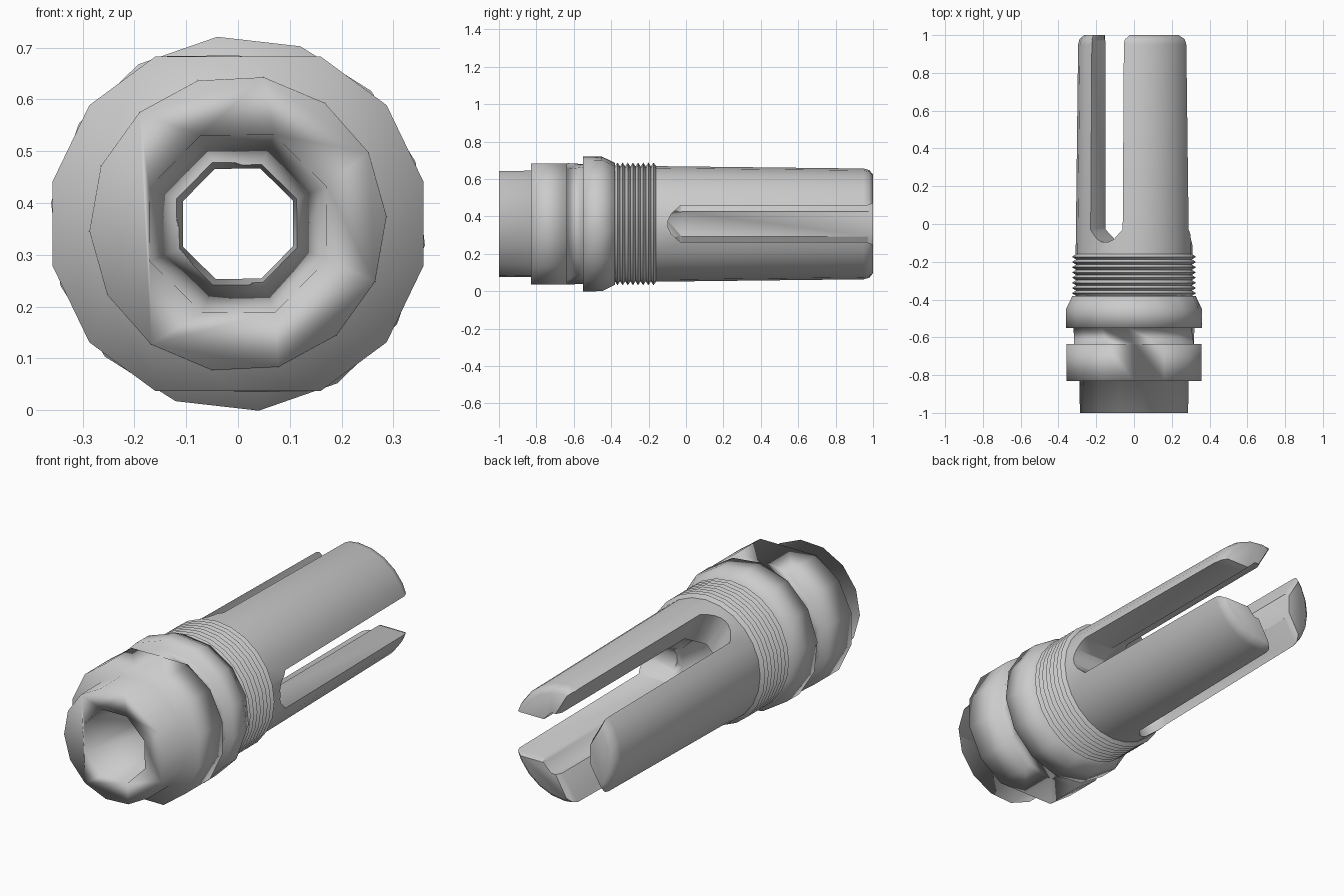
import bpy, bmesh, math

cube = bpy.data.objects.get("Cube")
if cube:
    bpy.data.objects.remove(cube, do_unlink=True)

AXIS_Z = 0.36

steel = bpy.data.materials.new("grey steel")
steel.use_nodes = True
GREY = (0.6, 0.6, 0.6, 1)
steel.diffuse_color = GREY
steel.node_tree.nodes["Principled BSDF"].inputs["Base Color"].default_value = GREY


def finish(name, bm):
    bmesh.ops.recalc_face_normals(bm, faces=bm.faces)
    mesh = bpy.data.meshes.new(name)
    bm.to_mesh(mesh)
    bm.free()
    mesh.materials.append(steel)
    obj = bpy.data.objects.new(name, mesh)
    bpy.context.collection.objects.link(obj)
    return obj


def lathe(name, profile, sides):
    """Closed solid around the y axis; each ring is (y, radius, phase, flat height)."""
    bm = bmesh.new()
    rings = []
    for y, r, phase, flat in profile:
        ring = []
        for i in range(sides):
            a = math.radians(phase) + math.tau * i / sides
            z = max(-flat, min(flat, r * math.sin(a)))
            ring.append(bm.verts.new((r * math.cos(a), y, AXIS_Z + z)))
        rings.append(ring)
    for a, b in zip(rings, rings[1:]):
        for i in range(sides):
            j = (i + 1) % sides
            bm.faces.new((a[i], a[j], b[j], b[i]))
    bm.faces.new(rings[0])
    bm.faces.new(rings[-1])
    return finish(name, bm)


def slot_cutter(angle):
    """Prism with a rounded inner end, pushed outwards from the axis."""
    half = [(1.03, 0.125), (0.97, 0.098), (-0.03, 0.098), (-0.08, 0.052), (-0.095, 0.022)]
    outline = half + [(y, -w) for y, w in reversed(half)]
    c, s = math.cos(angle), math.sin(angle)
    bm = bmesh.new()
    inner, outer = [[bm.verts.new((d * c - w * s, y, AXIS_Z + d * s + w * c))
                     for y, w in outline] for d in (0.0, 0.5)]
    n = len(outline)
    for i in range(n):
        j = (i + 1) % n
        bm.faces.new((inner[i], inner[j], outer[j], outer[i]))
    bm.faces.new(inner)
    bm.faces.new(outer)
    cutter = finish("slot_cutter", bm)
    cutter.hide_render = True
    return cutter


def cut(obj, cutters):
    bpy.context.view_layer.objects.active = obj
    for cutter in cutters:
        mod = obj.modifiers.new("cut", 'BOOLEAN')
        mod.operation = 'DIFFERENCE'
        mod.solver = 'EXACT'
        mod.object = cutter
        bpy.ops.object.modifier_apply(modifier=mod.name)


def smooth(obj, degrees):
    bpy.ops.object.select_all(action='DESELECT')
    obj.select_set(True)
    bpy.context.view_layer.objects.active = obj
    bpy.ops.object.shade_smooth_by_angle(angle=math.radians(degrees))


# Collared body: muzzle, flatted collar, groove, tapered collar
MUZZLE, COLLAR, REAR = 80 - 77.14, 12.86, 19.2
body = lathe("collared_body", [
    (-1.0, 0.287, MUZZLE, 1), (-0.83, 0.289, MUZZLE, 1),
    (-0.83, 0.367, COLLAR, 0.323), (-0.635, 0.367, COLLAR, 0.323),
    (-0.635, 0.325, COLLAR, 1), (-0.55, 0.322, REAR, 1),
    (-0.55, 0.363, REAR, 1), (-0.45, 0.362, REAR, 1),
    (-0.38, 0.328, REAR, 1), (-0.38, 0.29, REAR, 1),
], 14)

# Threaded section running into the prong tube
TEETH, START, END = 8, -0.38, -0.16
pitch = (END - START) / TEETH
profile = [(-0.43, 0.3, 0, 1)]
for i in range(TEETH):
    y = START + i * pitch
    profile += [(y, 0.307, 0, 1), (y + pitch / 2, 0.328, 0, 1)]
profile += [(END, 0.309, 0, 1), (0.95, 0.296, 0, 1), (0.98, 0.288, 0, 1), (1.0, 0.264, 0, 1)]
prongs = lathe("threaded_prongs", profile, 24)

# Bore and the three slots
bore = lathe("bore_cutter", [
    (-1.02, 0.187, 23, 1), (-0.3, 0.115, 23, 1), (-0.12, 0.115, 23, 1),
    (-0.02, 0.168, 23, 1), (1.02, 0.168, 23, 1),
], 8)
bore.hide_render = True
slots = [slot_cutter(math.tau * k / 3) for k in range(3)]

cut(body, [bore])
cut(prongs, [bore] + slots)
for cutter in [bore] + slots:
    bpy.data.objects.remove(cutter, do_unlink=True)

smooth(body, 150)
smooth(prongs, 50)
